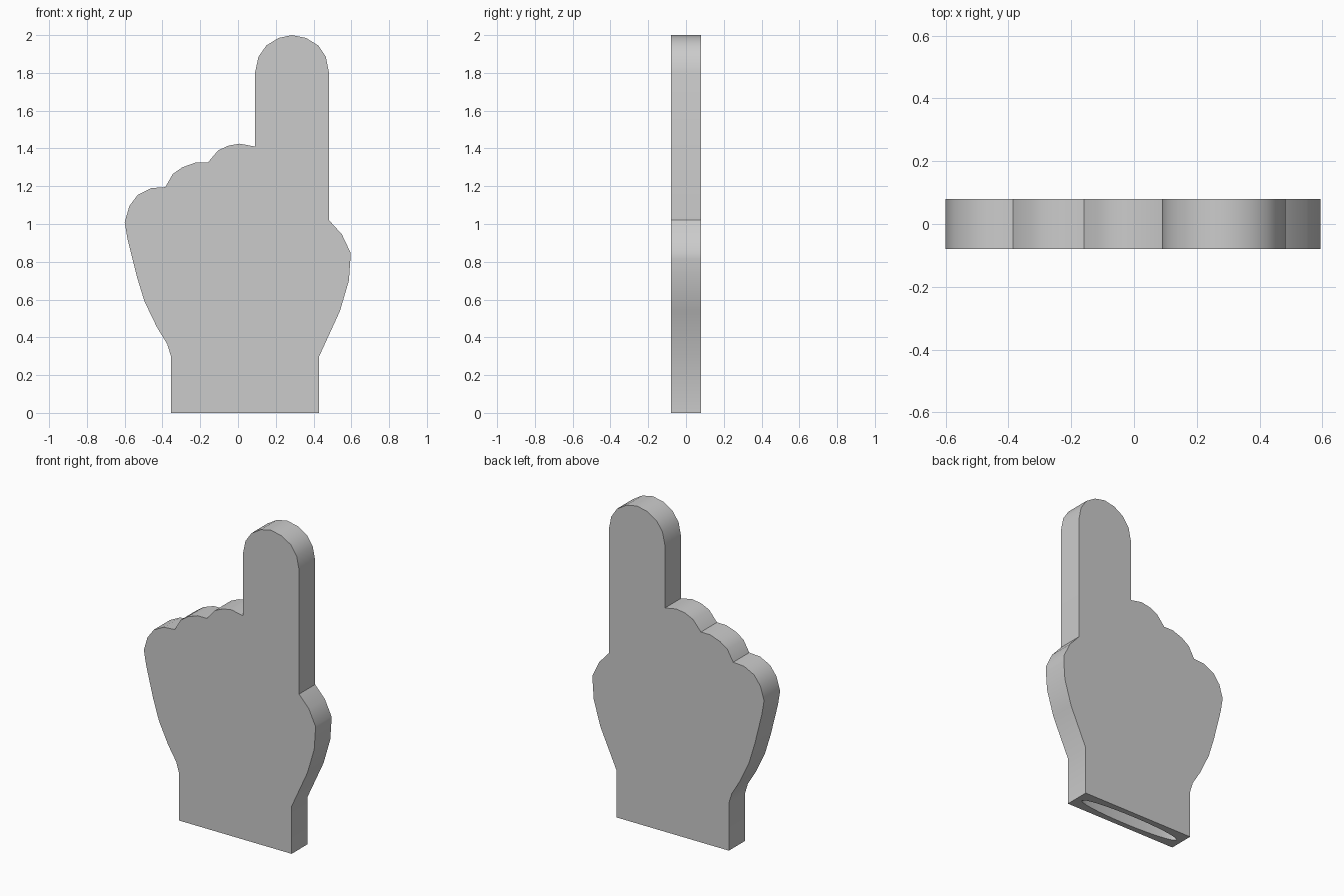
import bpy, bmesh, math

if "Cube" in bpy.data.objects:
    bpy.data.objects.remove(bpy.data.objects["Cube"])

HALF = 0.08  # half thickness of the foam slab


def prism(name, points, offset):
    """Closed prism: a ring of 3D points swept along offset."""
    bm = bmesh.new()
    face = bm.faces.new([bm.verts.new(p) for p in points])
    swept = bmesh.ops.extrude_face_region(bm, geom=[face])["geom"]
    bmesh.ops.translate(bm, vec=offset,
                        verts=[g for g in swept if isinstance(g, bmesh.types.BMVert)])
    bmesh.ops.recalc_face_normals(bm, faces=bm.faces[:])
    mesh = bpy.data.meshes.new(name)
    bm.to_mesh(mesh)
    bm.free()
    obj = bpy.data.objects.new(name, mesh)
    bpy.context.collection.objects.link(obj)
    return obj


# Hand outline (x, z), clockwise from the lower left of the wrist
wrist_left = [(-0.355, 0), (-0.355, 0.30), (-0.375, 0.365), (-0.43, 0.455),
              (-0.495, 0.59), (-0.535, 0.72), (-0.585, 0.92), (-0.60, 1.01)]
knuckles = [(-0.575, 1.095), (-0.53, 1.155), (-0.46, 1.19), (-0.385, 1.195),
            (-0.345, 1.265), (-0.295, 1.30), (-0.225, 1.325), (-0.16, 1.325),
            (-0.105, 1.39), (-0.05, 1.415), (0.01, 1.425), (0.09, 1.41)]
finger = [(0.09, 1.80), (0.108, 1.885), (0.15, 1.945), (0.215, 1.985), (0.286, 2.0),
          (0.36, 1.985), (0.425, 1.945), (0.465, 1.885), (0.482, 1.80), (0.482, 1.02)]
thumb_side = [(0.55, 0.945), (0.595, 0.85), (0.595, 0.815), (0.587, 0.70),
              (0.54, 0.54), (0.43, 0.30), (0.43, 0)]
outline = wrist_left + knuckles + finger + thumb_side
hand = prism("foam_hand", [(x, -HALF, z) for x, z in outline], (0, 2 * HALF, 0))

# Oval pocket in the base for the wearer's hand
N = 32
oval = [(0.037 + 0.355 * math.cos(2 * math.pi * i / N),
         0.045 * math.sin(2 * math.pi * i / N), -0.1) for i in range(N)]
cutter = prism("pocket_cutter", oval, (0, 0, 0.8))
cutter.hide_render = True

cut = hand.modifiers.new("pocket", "BOOLEAN")
cut.operation = "DIFFERENCE"
cut.solver = "EXACT"
cut.object = cutter

bpy.context.view_layer.objects.active = hand
hand.select_set(True)
bpy.ops.object.modifier_apply(modifier=cut.name)
bpy.data.objects.remove(cutter)

# Smooth rims, crisp slab edges
bpy.ops.object.shade_smooth_by_angle(angle=math.radians(35))
